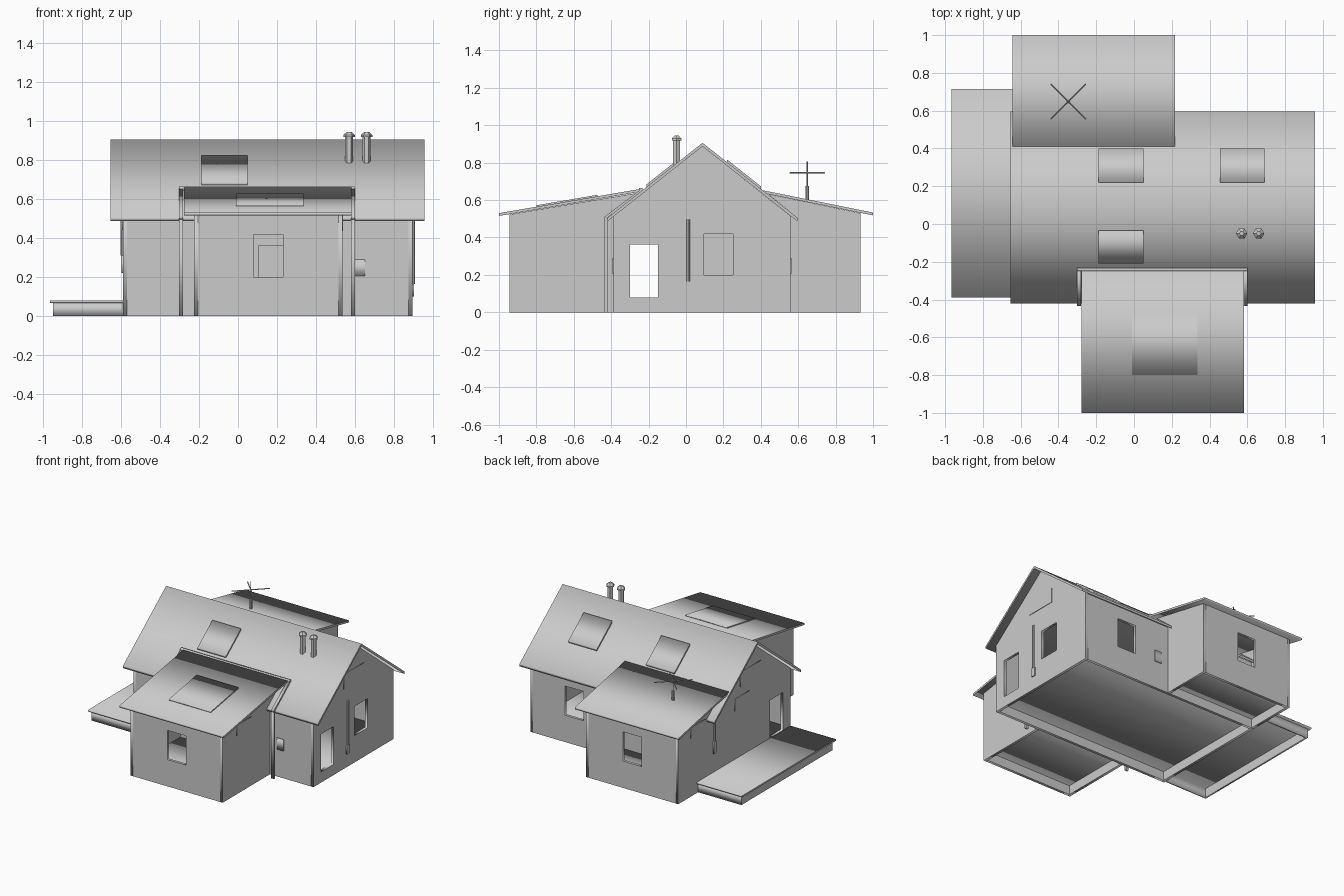
import bpy, math
from mathutils import Matrix, Vector

cube = bpy.data.objects.get("Cube")
if cube:
    bpy.data.objects.remove(cube, do_unlink=True)

GREY = bpy.data.materials.new("plain_grey")
GREY.use_nodes = True
GREY.diffuse_color = (0.6, 0.6, 0.6, 1)
GREY.node_tree.nodes["Principled BSDF"].inputs["Base Color"].default_value = (0.6, 0.6, 0.6, 1)


def rect(u0, u1, v0, v1):
    return [(u0, v0), (u1, v0), (u1, v1), (u0, v1)]


def panel(name, axis, lo, hi, outline, holes=()):
    """Extrude a side outline, with openings, along x or y from lo to hi."""
    curve = bpy.data.curves.new(name, "CURVE")
    curve.dimensions = "2D"
    curve.fill_mode = "BOTH"
    curve.extrude = (hi - lo) / 2
    for loop in [outline, *holes]:
        spline = curve.splines.new("POLY")
        spline.points.add(len(loop) - 1)
        for point, (u, v) in zip(spline.points, loop):
            point.co = (u, v, 0, 1)
        spline.use_cyclic_u = True
    temp = bpy.data.objects.new(name, curve)
    bpy.context.collection.objects.link(temp)
    bpy.context.view_layer.update()
    graph = bpy.context.evaluated_depsgraph_get()
    mesh = bpy.data.meshes.new_from_object(temp.evaluated_get(graph))
    bpy.data.objects.remove(temp, do_unlink=True)
    mid = (lo + hi) / 2
    if axis == "x":
        matrix = Matrix(((0, 0, 1, mid), (1, 0, 0, 0), (0, 1, 0, 0), (0, 0, 0, 1)))
    else:
        matrix = Matrix(((1, 0, 0, 0), (0, 0, -1, mid), (0, 1, 0, 0), (0, 0, 0, 1)))
    mesh.transform(matrix)
    mesh.materials.clear()
    mesh.materials.append(GREY)
    obj = bpy.data.objects.new(name, mesh)
    bpy.context.collection.objects.link(obj)
    return obj


def box(name, x0, x1, y0, y1, z0, z1):
    return panel(name, "x", x0, x1, rect(y0, y1, z0, z1))


def rod(name, start, end, r1, r2=None, sides=8, turn=0.0):
    a, b = Vector(start), Vector(end)
    bpy.ops.mesh.primitive_cone_add(vertices=sides, radius1=r1, radius2=r1 if r2 is None else r2,
                                    depth=(b - a).length, location=(a + b) / 2)
    obj = bpy.context.object
    obj.rotation_euler = ((b - a).to_track_quat("Z", "Y") @ Matrix.Rotation(turn, 3, "Z").to_quaternion()).to_euler()
    obj.name = name
    obj.data.materials.append(GREY)
    return obj


def slab(name, x0, x1, a, b, t):
    """Thin sloping plate between two (y, z) points, t thick upwards."""
    return panel(name, "x", x0, x1, [a, b, (b[0], b[1] + t), (a[0], a[1] + t)])


T = 0.02                              # wall thickness
LEFT, RIGHT = -0.59, 0.895            # main house walls
FRONT, BACK = -0.388, 0.558
RIDGE, PEAK, PITCH = 0.088, 0.906, 0.789


def roof_z(y):
    return PEAK - PITCH * abs(y - RIDGE)


# Main walls
gable = [(FRONT, 0), (BACK, 0), (BACK, 0.515), (RIDGE, 0.888), (FRONT, 0.512)]
door = rect(-0.3, -0.15, 0.08, 0.362)
panel("right_gable_wall", "x", RIGHT - T, RIGHT, gable, [door, rect(0.095, 0.25, 0.2, 0.418)])
panel("left_gable_wall", "x", LEFT, LEFT + T, gable, [door])
panel("front_main_wall", "y", FRONT, FRONT + T, rect(LEFT + T, RIGHT - T, 0, 0.51),
      [rect(0.105, 0.255, 0.08, 0.362)])
panel("back_main_wall", "y", BACK - T, BACK, rect(LEFT + T, RIGHT - T, 0, 0.512),
      [rect(-0.26, -0.11, 0.08, 0.362), rect(0.455, 0.61, 0.2, 0.418)])
box("main_floor", LEFT + T, RIGHT - T, FRONT + T, BACK - T, 0.068, 0.08)

# Main roof
ends = (-0.42, 0.596)
top = [(ends[0], roof_z(ends[0])), (RIDGE, PEAK), (ends[1], roof_z(ends[1]))]
panel("main_roof", "x", -0.655, 0.957, top + [(y, z - 0.019) for y, z in reversed(top)])

# Front and back wings: x range, outer wall, inner wall, wall tops, roof ends
wings = {
    "front": (-0.225, 0.535, -0.944, FRONT, (-0.25, 0.64), 0.523, (-1, 0.515), (-0.24, 0.645)),
    "back": (LEFT, 0.17, 0.934, BACK, (0.44, 0.631), 0.53, (1, 0.518), (0.402, 0.639)),
}
for side, (x0, x1, outer, inner, tip, height, eave, head) in wings.items():
    s = 1 if outer > 0 else -1
    sill = outer - s * T
    for label, x in (("left", x0), ("right", x1 - T)):
        panel(f"{side}_wing_{label}_wall", "x", x, x + T,
              [(outer, 0), (inner, 0), (inner, roof_z(inner)), tip, (outer, height)])
    mid = (x0 + x1) / 2
    panel(f"{side}_wing_end_wall", "y", min(outer, sill), max(outer, sill),
          rect(x0 + T, x1 - T, 0, height), [rect(mid - 0.076, mid + 0.076, 0.2, 0.418)])
    box(f"{side}_wing_floor", x0 + T, x1 - T, min(sill, inner), max(sill, inner), 0.068, 0.08)
    slab(f"{side}_wing_roof", x0 - 0.052, x1 + 0.047, eave, head, 0.015)
    # Meter box on the main wall beside the wing
    y = inner + s * 0.006
    box(f"{side}_meter_box", x1 + 0.062, x1 + 0.116, min(inner, y), max(inner, y), 0.205, 0.29)

# Deck
box("deck_top", -0.965, LEFT, -0.39, 0.715, 0.068, 0.08)
box("deck_outer_skirt", -0.948, -0.936, -0.375, 0.7, 0, 0.068)
for label, y in (("front", -0.375), ("back", 0.688)):
    box(f"deck_{label}_skirt", -0.936, LEFT, y, y + 0.012, 0, 0.068)


# Roof windows
def on_main(y):
    return (y, roof_z(y) - 0.002)


for name, x, y0, y1 in (("front_roof_window", -0.187, -0.21, -0.035),
                        ("back_roof_window_left", 0.455, 0.22, 0.4),
                        ("back_roof_window_right", -0.187, 0.22, 0.4)):
    slab(name, x, x + 0.236, on_main(y0), on_main(y1), 0.016)
slab("wing_roof_window", -0.01, 0.337, (-0.8, 0.563), (-0.473, 0.619), 0.009)

# Chimney flues with pointed caps
for i, x in enumerate((0.57, 0.66)):
    rod(f"flue_{i}", (x, -0.05, 0.785), (x, -0.05, 0.92), 0.021, sides=6, turn=math.pi / 2)
    rod(f"flue_rim_{i}", (x, -0.05, 0.918), (x, -0.05, 0.928), 0.03, sides=6, turn=math.pi / 2)
    rod(f"flue_cap_{i}", (x, -0.05, 0.928), (x, -0.05, 0.945), 0.03, 0.012, sides=6, turn=math.pi / 2)

# Roof mast with crossed arms
mx, my = -0.348, 0.648
rod("mast_base", (mx, my, 0.59), (mx, my, 0.675), 0.01)
rod("mast_pole", (mx, my, 0.675), (mx, my, 0.805), 0.003)
for i, d in enumerate((0.093, -0.093)):
    rod(f"mast_arm_{i}", (mx - 0.093, my - d, 0.745), (mx + 0.093, my + d, 0.745), 0.004, sides=4)

# Gutter trim over the front wing joint, down the roof and the wall
box("trim_top", -0.303, 0.601, -0.25, -0.233, 0.645, 0.664)
for label, x in (("left", -0.303), ("right", 0.579)):
    slab(f"trim_{label}_slope", x, x + 0.022, (-0.435, 0.495), (-0.233, 0.648), 0.016)
    box(f"trim_{label}_downpipe", x, x + 0.022, -0.435, -0.42, 0, 0.505)

# Ducts with boxes on the side walls
for label, x, y, z0, z1, z2 in (("right", RIGHT, 0.013, 0.1, 0.165, 0.495),
                                ("left", LEFT, 0.51, 0.22, 0.31, 0.525)):
    s = 1 if x > 0 else -1
    box(f"{label}_duct_box", x - 0.008, x + 0.008, y - 0.016, y + 0.016, z0, z1)
    rod(f"{label}_duct", (x + s * 0.004, y, z1), (x + s * 0.004, y, z2), 0.009)

# Wall vents under the gables and on the wings
for name, x, y0, y1, z0, z1 in (("right_gable_vent", RIGHT, -0.035, 0.205, 0.595, 0.705),
                                ("left_gable_vent", LEFT, -0.035, 0.205, 0.595, 0.705),
                                ("left_wall_vent", LEFT, 0.1, 0.27, 0.44, 0.53),
                                ("back_wing_vent", LEFT, 0.615, 0.79, 0.435, 0.515),
                                ("front_wing_vent", 0.535, -0.78, -0.605, 0.435, 0.515)):
    box(name, x - 0.004, x + 0.004, y0, y1, z0, z1)
